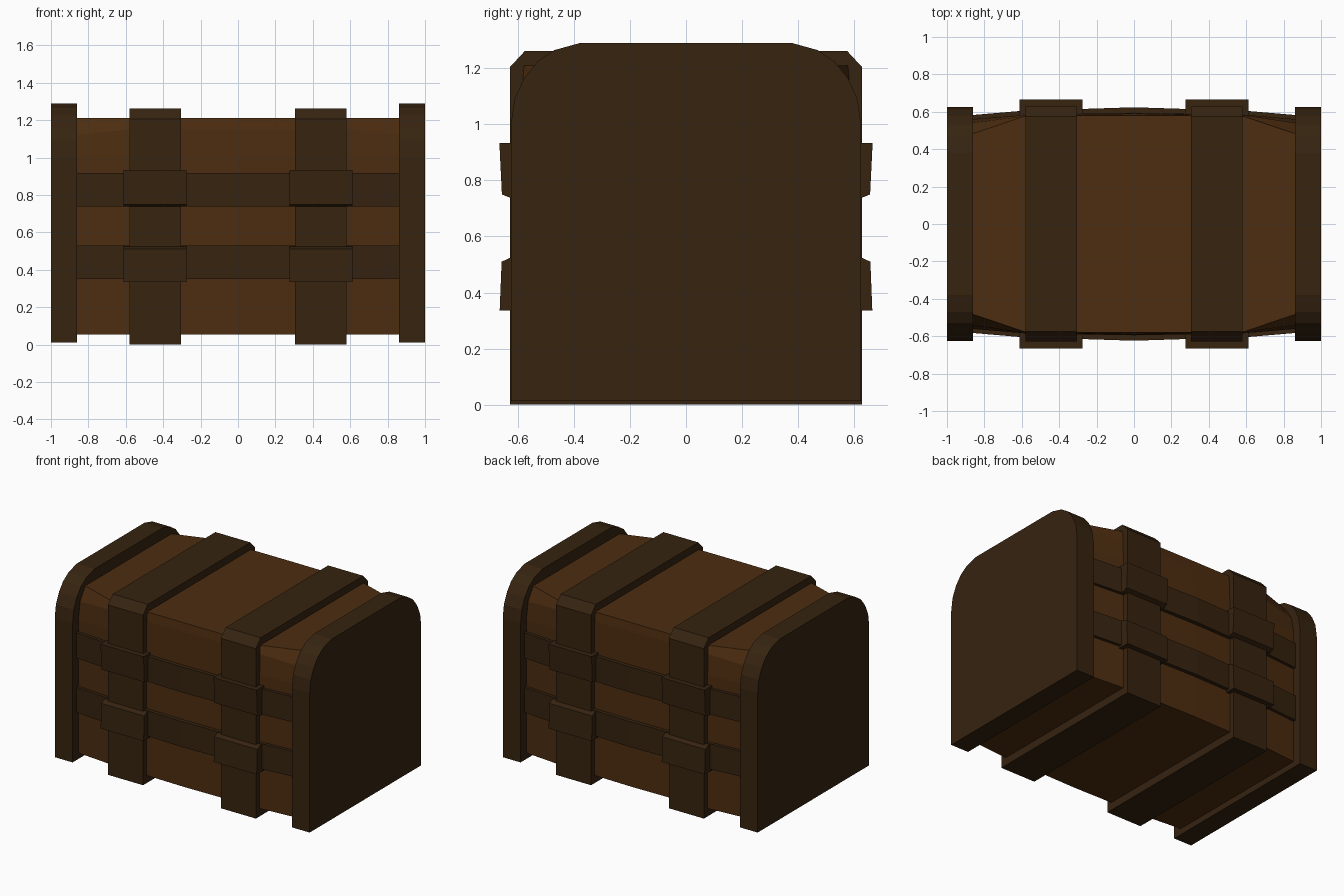
import bpy, bmesh, math

if "Cube" in bpy.data.objects:
    bpy.data.objects.remove(bpy.data.objects["Cube"])

def mat(name, c):
    m = bpy.data.materials.new(name)
    m.diffuse_color = (*c, 1)
    m.use_nodes = True
    m.node_tree.nodes["Principled BSDF"].inputs["Base Color"].default_value = m.diffuse_color
    return m

WOOD = mat("brown wood", (0.074, 0.026, 0.005))
DARK = mat("dark brown trim", (0.037, 0.017, 0.005))

def loft(name, sections, material):
    """Closed solid through equal-length rings of 3D points."""
    bm = bmesh.new()
    rings = [[bm.verts.new(p) for p in s] for s in sections]
    n = len(rings[0])
    for a, b in zip(rings, rings[1:]):
        for i in range(n):
            j = (i + 1) % n
            bm.faces.new((a[i], a[j], b[j], b[i]))
    bm.faces.new(rings[0])
    bm.faces.new(rings[-1])
    bmesh.ops.recalc_face_normals(bm, faces=bm.faces)
    me = bpy.data.meshes.new(name)
    bm.to_mesh(me)
    bm.free()
    me.materials.append(material)
    ob = bpy.data.objects.new(name, me)
    bpy.context.collection.objects.link(ob)
    return ob

def mirrored(half, x):
    """Half profile (y, z) mirrored across y = 0 at station x."""
    return [(x, y, z) for y, z in half] + [(x, -y, z) for y, z in reversed(half)]

# Bulging body: rounded shoulders at the ends, square in the middle
end = [(0.56, 0.055), (0.56, 1.0), (0.54, 1.12), (0.48, 1.21)]
mid = [(0.585, 0.055), (0.585, 1.0), (0.583, 1.15), (0.578, 1.21)]
ctr = [(0.595, 0.055), (0.595, 1.0), (0.59, 1.15), (0.58, 1.21)]
loft("chest_body", [mirrored(p, x) for p, x in
     ((end, -0.87), (mid, -0.58), (ctr, 0), (mid, 0.58), (end, 0.87))], WOOD)

# End panels with rounded top corners
panel = [(0.625, 0.012), (0.625, 1.0), (0.612, 1.09), (0.578, 1.165),
         (0.53, 1.225), (0.47, 1.265), (0.38, 1.29)]
# Straps running over the lid
strap = [(0.628, 0.0), (0.628, 1.205), (0.575, 1.262)]
for side, label in ((-1, "left"), (1, "right")):
    loft(label + "_end_panel", [mirrored(panel, side * x) for x in (0.86, 1.0)], DARK)
    loft(label + "_strap", [mirrored(strap, side * x) for x in (0.305, 0.58)], DARK)

# Horizontal bands and the raised wraps where they cross the straps
outline = [(-0.87, 0.582), (-0.6, 0.605), (-0.28, 0.615), (0, 0.624),
           (0.28, 0.615), (0.6, 0.605), (0.87, 0.582)]
for level, z0, z1, wrap in (
        ("lower", 0.35, 0.53, [(0.335, 0.665), (0.51, 0.658), (0.525, 0.625)]),
        ("upper", 0.737, 0.917, [(0.737, 0.625), (0.75, 0.657), (0.933, 0.666)])):
    for f, face in ((-1, "front"), (1, "back")):
        loft(f"{level}_{face}_band",
             [[(x, f * 0.5, z0), (x, f * y, z0), (x, f * y, z1), (x, f * 0.5, z1)]
              for x, y in outline], DARK)
        for s, label in ((-1, "left"), (1, "right")):
            prof = [(wrap[0][0], 0.56)] + wrap + [(wrap[-1][0], 0.56)]
            loft(f"{level}_{face}_{label}_wrap",
                 [[(s * x, f * y, z) for z, y in prof] for x in (0.275, 0.612)], DARK)
